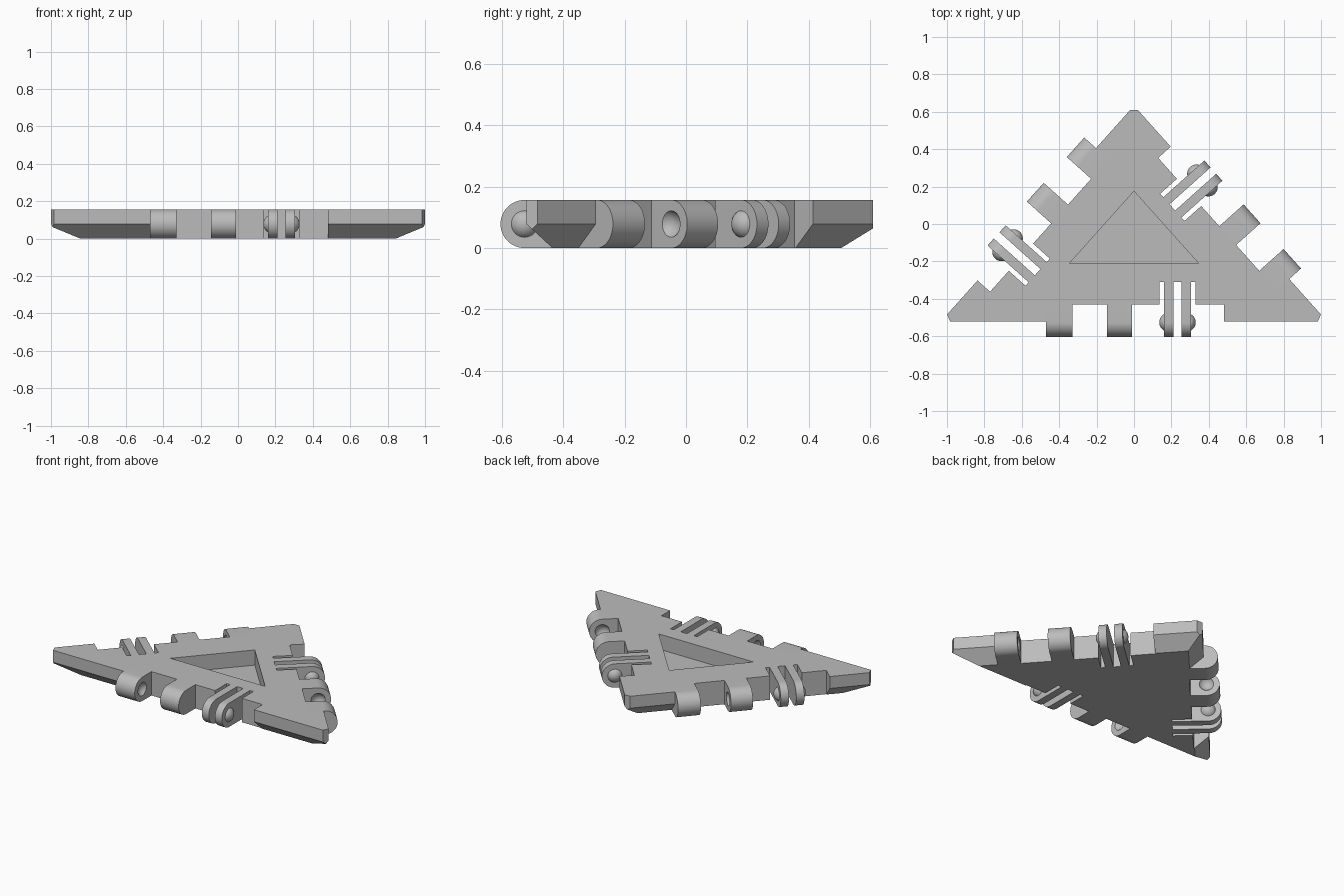
import bpy, bmesh, math
from mathutils import Matrix, Vector

if "Cube" in bpy.data.objects:
    bpy.data.objects.remove(bpy.data.objects["Cube"], do_unlink=True)

H = 0.157            # plate thickness
R = H / 2            # hinge radius
WALL = 0.09          # depth of the hinge notch
BUMP_R, BUMP_SINK = 0.05, 0.025

grey = bpy.data.materials.new("plain grey")
grey.use_nodes = True
grey.diffuse_color = (0.5, 0.5, 0.5, 1)
grey.node_tree.nodes["Principled BSDF"].inputs["Base Color"].default_value = (0.5, 0.5, 0.5, 1)

# Outward normal, edge distance and shift of the hinge centre, per side
SIDES = {
    "front": (Vector((0, -1)), 0.52, 0.0),
    "right": (Vector((0.745, 0.667)), 0.422, -0.303),
    "left": (Vector((-0.745, 0.667)), 0.422, 0.303),
}


def finish(bm, name):
    bmesh.ops.recalc_face_normals(bm, faces=bm.faces)
    mesh = bpy.data.meshes.new(name)
    bm.to_mesh(mesh)
    bm.free()
    mesh.materials.append(grey)
    obj = bpy.data.objects.new(name, mesh)
    bpy.context.collection.objects.link(obj)
    return obj


def make_active(obj):
    bpy.ops.object.select_all(action='DESELECT')
    obj.select_set(True)
    bpy.context.view_layer.objects.active = obj


def smooth(obj):
    make_active(obj)
    bpy.ops.object.shade_smooth_by_angle(angle=math.radians(35))


def cut(obj, cutter):
    cutter.hide_render = True
    mod = obj.modifiers.new("cut", 'BOOLEAN')
    mod.operation, mod.solver, mod.object = 'DIFFERENCE', 'EXACT', cutter
    make_active(obj)
    bpy.ops.object.modifier_apply(modifier=mod.name)
    bpy.data.objects.remove(cutter, do_unlink=True)


def prism(points, offset, name):
    """Extrude a closed 3D outline by an offset."""
    bm = bmesh.new()
    face = bm.faces.new([bm.verts.new(p) for p in points])
    ext = bmesh.ops.extrude_face_region(bm, geom=[face], use_keep_orig=True)
    moved = [g for g in ext["geom"] if isinstance(g, bmesh.types.BMVert)]
    bmesh.ops.translate(bm, verts=moved, vec=offset)
    return finish(bm, name)


def side_matrix(n, dist, shift):
    """Local x runs along the edge, local -y points outward."""
    t = Vector((-n.y, n.x))
    p = n * dist + t * shift
    return Matrix(((t.x, -n.x, 0, p.x), (t.y, -n.y, 0, p.y), (0, 0, 1, 0), (0, 0, 0, 1)))


def corner(a, b, inset):
    (n, d, _), (m, e, _) = SIDES[a], SIDES[b]
    d, e = d - inset, e - inset
    det = n.x * m.y - n.y * m.x
    return Vector(((d * m.y - e * n.y) / det, (n.x * e - m.x * d) / det))


# Triangular plate with chamfered lower rim and clipped tips
CORNERS = [("front", "right", 1.11), ("right", "left", 0.61), ("left", "front", 1.11)]
bm = bmesh.new()
for z, inset in ((H, 0), (R, 0), (0, 0.085)):
    for a, b, _ in CORNERS:
        bm.verts.new((*corner(a, b, inset), z))
bmesh.ops.convex_hull(bm, input=bm.verts)
bmesh.ops.dissolve_limit(bm, angle_limit=0.01, verts=bm.verts, edges=bm.edges)
for a, b, dist in CORNERS:
    n = (SIDES[a][0] + SIDES[b][0]).normalized().to_3d()
    bmesh.ops.bisect_plane(bm, geom=bm.verts[:] + bm.edges[:] + bm.faces[:],
                           plane_co=n * dist, plane_no=n, clear_outer=True)
    bmesh.ops.holes_fill(bm, edges=[e for e in bm.edges if e.is_boundary], sides=0)
plate = finish(bm, "triangle_plate")

# Triangular pocket in the top
pocket = [(-0.345, -0.21, H - 0.1), (0.345, -0.21, H - 0.1), (0, 0.175, H - 0.1)]
cut(plate, prism(pocket, (0, 0, 0.3), "pocket_cutter"))

# Hinge notches and the slots that free the clip prongs
CUTS = [(-0.47, 0.48, WALL), (0.135, 0.16, 0.21), (0.21, 0.255, 0.21), (0.305, 0.33, 0.21)]
for n, dist, shift in SIDES.values():
    M = side_matrix(n, dist, shift)
    for x0, x1, depth in CUTS:
        box = prism([(x0, -0.2, -0.1), (x1, -0.2, -0.1), (x1, depth, -0.1), (x0, depth, -0.1)],
                    (0, 0, 0.4), "notch_cutter")
        box.data.transform(M)
        cut(plate, box)


def knuckle(x0, x1, name):
    """Full-height block from the notch wall with a rounded nose."""
    pts = [(x0, WALL, H), (x0, WALL, 0)]
    for i in range(25):
        a = -math.pi / 2 - math.pi * i / 24
        pts.append((x0, -0.006 + R * math.cos(a), R + R * math.sin(a)))
    return prism(pts, (x1 - x0, 0, 0), name)


def ball(x, name, keep=0, face_x=0.0):
    """Sphere on the hinge axis; keep=+-1 leaves only the cap beyond face_x."""
    bm = bmesh.new()
    turn = Matrix.Translation((x, -0.006, R)) @ Matrix.Rotation(math.pi / 2, 4, 'Y')
    bmesh.ops.create_uvsphere(bm, u_segments=32, v_segments=24, radius=BUMP_R, matrix=turn)
    if keep:
        bmesh.ops.bisect_plane(bm, geom=bm.verts[:] + bm.edges[:] + bm.faces[:],
                               plane_co=(face_x, 0, 0), plane_no=(keep, 0, 0), clear_inner=True)
        bmesh.ops.holes_fill(bm, edges=[e for e in bm.edges if e.is_boundary], sides=0)
    return finish(bm, name)


# Hinge parts along each side
for side, (n, dist, shift) in SIDES.items():
    parts = []
    # Socket knuckles, dimpled on the faces that look at each other
    for label, x0, x1, sign in (("first", -0.47, -0.33, 1), ("second", -0.145, -0.01, -1)):
        k = knuckle(x0, x1, f"{side}_{label}_knuckle")
        face = x1 if sign > 0 else x0
        cut(k, ball(face + sign * BUMP_SINK, "dimple_cutter"))
        parts.append(k)
    # Clip prongs with a snap bump on each outer face
    for label, x0, x1, sign in (("first", 0.16, 0.21, -1), ("second", 0.255, 0.305, 1)):
        parts.append(knuckle(x0, x1, f"{side}_{label}_prong"))
        face = x1 if sign > 0 else x0
        parts.append(ball(face - sign * BUMP_SINK, f"{side}_{label}_snap_bump", sign, face))
    for p in parts:
        p.data.transform(side_matrix(n, dist, shift))
        smooth(p)
